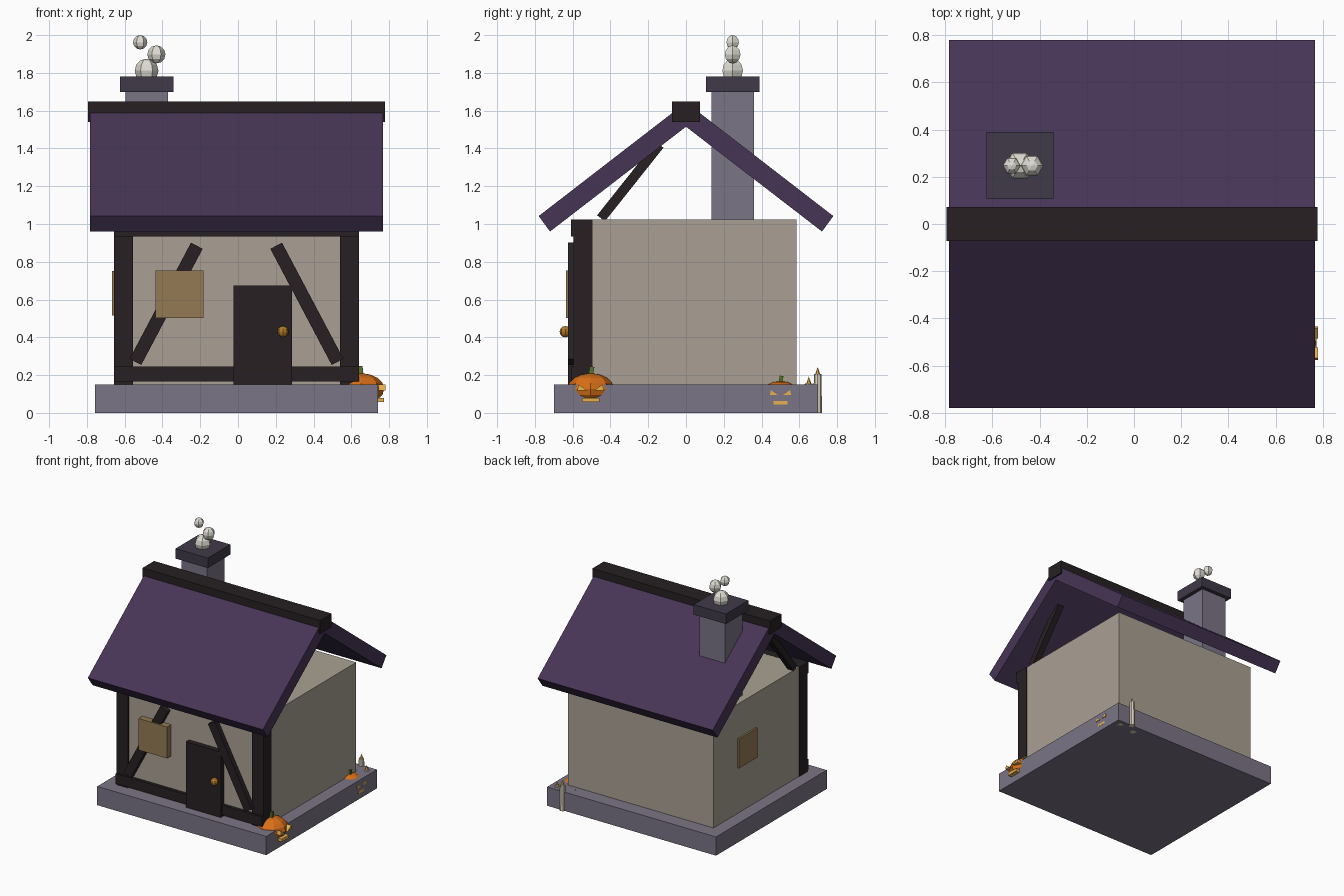
import bpy, bmesh, math
from mathutils import Matrix, Vector

if "Cube" in bpy.data.objects:
    bpy.data.objects.remove(bpy.data.objects["Cube"])


def mat(name, hexa):
    m = bpy.data.materials.new(name)
    m.diffuse_color = [(int(hexa[i:i + 2], 16) / 255) ** 2.2 for i in (0, 2, 4)] + [1]
    m.use_nodes = True
    m.node_tree.nodes["Principled BSDF"].inputs["Base Color"].default_value = m.diffuse_color
    return m


STONE, CAP = mat("stone", "7a7484"), mat("dark_stone", "423c4a")
PLASTER, TIMBER = mat("plaster", "a89f92"), mat("timber", "2b2527")
ROOF, GLASS = mat("roof_purple", "483856"), mat("window_amber", "927a54")
BRASS, SMOKE = mat("brass", "b07a2a"), mat("smoke", "dedcd2")
ORANGE, GLOW = mat("pumpkin_orange", "d96f1e"), mat("glow", "e8b050")
GREEN, WAX = mat("stem_green", "55702c"), mat("wax", "e0d6c0")


def finish(name, bm, m):
    bmesh.ops.recalc_face_normals(bm, faces=bm.faces)
    me = bpy.data.meshes.new(name)
    bm.to_mesh(me)
    bm.free()
    me.materials.append(m)
    ob = bpy.data.objects.new(name, me)
    bpy.context.collection.objects.link(ob)
    return ob


def box(name, x, y, z, m):
    """Box from (min, max) pairs."""
    bm = bmesh.new()
    bmesh.ops.create_cube(bm, size=1)
    for v in bm.verts:
        v.co = [(r[0] + r[1]) / 2 + c * (r[1] - r[0]) for r, c in zip((x, y, z), v.co)]
    return finish(name, bm, m)


def beam(name, a, b, width, depth, side, m):
    """Box beam from a to b; depth runs along the side axis."""
    a, b, s = Vector(a), Vector(b), Vector(side)
    d = b - a
    w = d.normalized().cross(s)
    rot = Matrix((w * width, s * depth, d)).transposed().to_4x4()
    bm = bmesh.new()
    bmesh.ops.create_cube(bm, size=1, matrix=Matrix.Translation((a + b) / 2) @ rot)
    return finish(name, bm, m)


def prism(name, pts, x0, x1, m):
    """Extrude a (y, z) profile along x."""
    bm = bmesh.new()
    f = bm.faces.new([bm.verts.new((x0, y, z)) for y, z in pts])
    r = bmesh.ops.extrude_face_region(bm, geom=[f])
    bmesh.ops.translate(bm, vec=(x1 - x0, 0, 0),
                        verts=[v for v in r["geom"] if isinstance(v, bmesh.types.BMVert)])
    return finish(name, bm, m)


def ball(name, c, r, m, seg=6, rings=6, flat=1.0, groove=1.0):
    """Low-poly sphere with a corner on +x; groove pulls in every other meridian."""
    bm = bmesh.new()
    loops = []
    for i in range(1, rings):
        t = math.pi * i / rings
        loop = []
        for j in range(seg):
            p = 2 * math.pi * j / seg
            q = r * math.sin(t) * (groove if j % 2 else 1)
            loop.append(bm.verts.new((c[0] + q * math.cos(p), c[1] + q * math.sin(p),
                                      c[2] + r * flat * math.cos(t))))
        loops.append(loop)
    top = bm.verts.new((c[0], c[1], c[2] + r * flat))
    bot = bm.verts.new((c[0], c[1], c[2] - r * flat))
    for j in range(seg):
        k = (j + 1) % seg
        bm.faces.new((top, loops[0][j], loops[0][k]))
        bm.faces.new((bot, loops[-1][k], loops[-1][j]))
        for u, v in zip(loops, loops[1:]):
            bm.faces.new((u[j], v[j], v[k], u[k]))
    return finish(name, bm, m)


def cone(name, x, y, z0, z1, r0, r1, m, seg=6):
    bm = bmesh.new()
    bmesh.ops.create_cone(bm, cap_ends=True, segments=seg, radius1=r0, radius2=r1,
                          depth=z1 - z0, matrix=Matrix.Translation((x, y, (z0 + z1) / 2)))
    return finish(name, bm, m)


CX = -0.008  # house centre line

# Base, walls
box("stone_base", (-0.756, 0.74), (-0.70, 0.70), (0, 0.15), STONE)
box("walls", (-0.653, 0.637), (-0.585, 0.585), (0.15, 1.024), PLASTER)

# Timber frame on the front and gable braces
for s, n in ((-1, "left"), (1, "right")):
    px = CX + s * 0.599
    box("corner_post_" + n, (px - 0.05, px + 0.05), (-0.595, -0.495), (0.15, 1.025), TIMBER)
    beam("front_brace_" + n, (CX + s * 0.535, -0.60, 0.27), (CX + s * 0.21, -0.60, 0.885),
         0.07, 0.05, (0, 1, 0), TIMBER)
    gx = CX + s * 0.62
    beam("gable_brace_" + n, (gx, -0.45, 1.03), (gx, -0.14, 1.42), 0.052, 0.05, (1, 0, 0), TIMBER)
box("sill_beam", (-0.657, 0.641), (-0.61, -0.54), (0.165, 0.245), TIMBER)
box("top_beam", (-0.657, 0.641), (-0.61, -0.54), (0.935, 1.025), TIMBER)

# Door, knob, windows
box("door", (-0.024, 0.285), (-0.625, -0.57), (0.15, 0.675), TIMBER)
ball("door_knob", (0.238, -0.639, 0.43), 0.03, BRASS, 8, 6)
box("front_window", (-0.436, -0.182), (-0.635, -0.58), (0.502, 0.754), GLASS)
box("side_window", (-0.667, -0.64), (0.05, 0.28), (0.515, 0.75), GLASS)

# Roof slopes and ridge
for s, n in ((1, "back"), (-1, "front")):
    prism("roof_" + n, [(0, 1.515), (s * 0.72, 0.96), (s * 0.78, 1.042), (0, 1.644)],
          -0.783, 0.767, ROOF)
box("ridge_beam", (-0.794, 0.778), (-0.073, 0.073), (1.54, 1.648), TIMBER)

# Chimney and smoke
box("chimney", (-0.595, -0.371), (0.135, 0.359), (1.02, 1.705), STONE)
box("chimney_cap", (-0.626, -0.341), (0.105, 0.39), (1.70, 1.78), CAP)
for i, (x, z, r) in enumerate(((-0.484, 1.812, 0.063), (-0.432, 1.898, 0.048), (-0.518, 1.962, 0.038))):
    ball(f"smoke_puff_{i + 1}", (x, 0.247, z), r, SMOKE)


# Carved pumpkins facing +x
def pumpkin(n, x, y, s):
    z = 0.127 * s
    ball(n + "_body", (x, y, z), 0.122 * s, ORANGE, 16, 8, 0.68, 0.93)
    stem = (x, y, z + 0.07 * s)
    beam(n + "_stem", stem, (x - 0.005 * s, y + 0.008 * s, z + 0.118 * s),
         0.025 * s, 0.025 * s, (1, 0, 0), GREEN)
    for k, e in ((-1, "left"), (1, "right")):
        ey = y + k * 0.045 * s
        prism(f"{n}_eye_{e}", [(ey - 0.026 * s, z - 0.008 * s), (ey + 0.026 * s, z - 0.008 * s),
                               (ey + k * 0.018 * s, z + 0.024 * s)],
              x + 0.085 * s, x + 0.128 * s, GLOW)
    box(n + "_mouth", (x + 0.08 * s, x + 0.122 * s), (y - 0.046 * s, y + 0.046 * s),
        (z - 0.07 * s, z - 0.047 * s), GLOW)


pumpkin("large_pumpkin", 0.652, -0.505, 1.0)
pumpkin("small_pumpkin", 0.643, 0.50, 0.8)

# Candles at the back corner
for i, (x, y, h) in enumerate(((0.605, 0.697, 0.205), (0.685, 0.65, 0.155), (0.54, 0.63, 0.12))):
    cone(f"candle_{i + 1}", x, y, 0, h, 0.023, 0.02, WAX, 8)
    cone(f"flame_{i + 1}", x, y, h, h + 0.038, 0.013, 0, GLOW)
